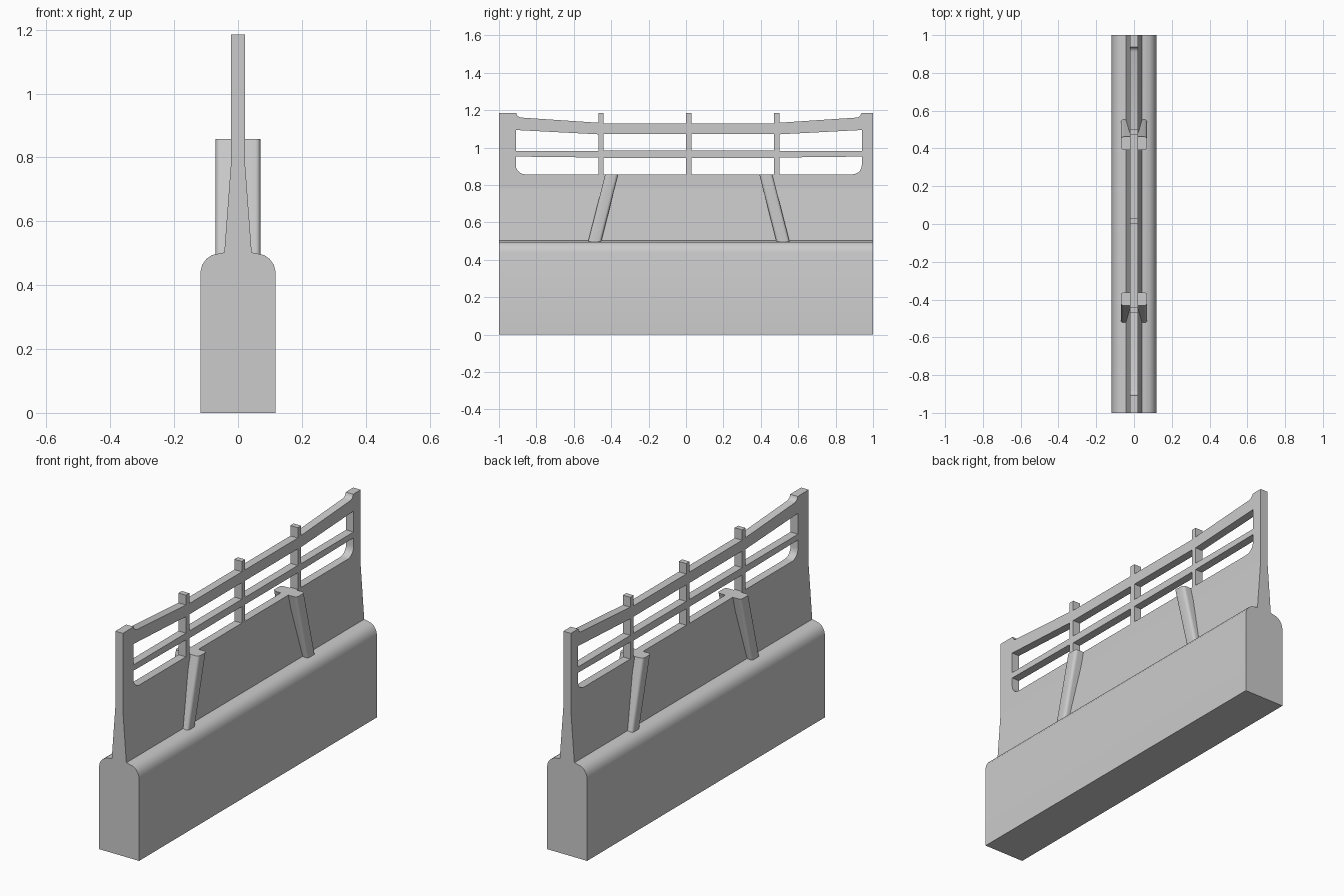
import bpy, bmesh, math

if "Cube" in bpy.data.objects:
    bpy.data.objects.remove(bpy.data.objects["Cube"])

C = 0.015          # centre of the fence pattern along y
T = 0.022          # half thickness of the fence
P, W = 0.47, 0.014  # side slat offset and slat half width


def finish(ob, angle=35):
    bpy.ops.object.select_all(action='DESELECT')
    ob.select_set(True)
    bpy.context.view_layer.objects.active = ob
    bpy.ops.object.shade_smooth_by_angle(angle=math.radians(angle))


def loft(name, rings, angle=35):
    """Closed solid between two matching rings of points."""
    bm = bmesh.new()
    a, b = [[bm.verts.new(p) for p in r] for r in rings]
    n = len(a)
    for i in range(n):
        j = (i + 1) % n
        bm.faces.new((a[i], a[j], b[j], b[i]))
    bm.faces.new(a[::-1])
    bm.faces.new(b)
    bmesh.ops.recalc_face_normals(bm, faces=bm.faces)
    me = bpy.data.meshes.new(name)
    bm.to_mesh(me)
    bm.free()
    ob = bpy.data.objects.new(name, me)
    bpy.context.collection.objects.link(ob)
    finish(ob, angle)


def prism(name, half):
    """Extrude a half x-z profile, mirrored in x, along y."""
    prof = half + [(-x, z) for x, z in reversed(half)]
    loft(name, [[(x, y, z) for x, z in prof] for y in (-1, 1)])


def arc(cx, cy, r, a0, a1, n=5):
    return [(cx + r * math.cos(math.radians(a0 + (a1 - a0) * i / n)),
             cy + r * math.sin(math.radians(a0 + (a1 - a0) * i / n))) for i in range(n + 1)]


# Base block with rounded shoulders
prism("base_block", [(0.118, 0), (0.118, 0.44), (0.112, 0.464), (0.099, 0.482),
                     (0.082, 0.494), (0.045, 0.502)])
# Tapered lower panel, sunk into the base
prism("lower_panel", [(0.065, 0.19), (0.043, 0.5), (T, 0.78)])

# Fence outline, built as one half and mirrored
top = [(-0.93, 1.185)] + arc(-0.893, 1.19, 0.03, 190, 260, 4)
top += [(-P - W, 1.133), (-P - W, 1.185), (-P + W, 1.185), (-P + W, 1.13),
        (-W, 1.13), (-W, 1.185)]
top += [(-u, z) for u, z in reversed(top)]
outline = [(-1, 0.78), (-1, 1.185)] + [(u + C, z) for u, z in top] + [(1, 1.185), (1, 0.78)]

# Openings between slats and rails
r = 0.05
holes = []
for s in (-1, 1):
    outer_low = arc(-0.925 + r, 0.857 + r, r, 180, 270)
    cells = [outer_low + [(-P - W, 0.857), (-P - W, 0.947), (-0.925, 0.952)],
             [(-0.925, 0.983), (-P - W, 0.983), (-P - W, 1.071), (-0.925, 1.094)],
             [(-P + W, 0.857), (-W, 0.857), (-W, 0.945), (-P + W, 0.945)],
             [(-P + W, 0.984), (-W, 0.984), (-W, 1.072), (-P + W, 1.072)]]
    holes += [[(s * -u + C, z) for u, z in c] for c in cells]

cu = bpy.data.curves.new("fence", 'CURVE')
cu.dimensions = '2D'
cu.fill_mode = 'BOTH'
cu.extrude = T
for pts in [outline] + holes:
    sp = cu.splines.new('POLY')
    sp.points.add(len(pts) - 1)
    for p, (u, z) in zip(sp.points, pts):
        p.co = (u, z, 0, 1)
    sp.use_cyclic_u = True
fence = bpy.data.objects.new("slatted_fence", cu)
bpy.context.collection.objects.link(fence)
fence.rotation_euler = (math.pi / 2, 0, math.pi / 2)
bpy.ops.object.select_all(action='DESELECT')
fence.select_set(True)
bpy.context.view_layer.objects.active = fence
bpy.ops.object.convert(target='MESH')
fence = bpy.context.view_layer.objects.active
bm = bmesh.new()
bm.from_mesh(fence.data)
bmesh.ops.remove_doubles(bm, verts=bm.verts, dist=1e-5)
bmesh.ops.recalc_face_normals(bm, faces=bm.faces)
bm.to_mesh(fence.data)
bm.free()
finish(fence)

# Leaning braces with rounded cross-section, passing through the panel
hx, hy, q = 0.07, 0.035, 0.016
section = (arc(hx - q, hy - q, q, 0, 90, 4) + arc(q - hx, hy - q, q, 90, 180, 4)
           + arc(q - hx, q - hy, q, 180, 270, 4) + arc(hx - q, q - hy, q, 270, 360, 4))
for s, side in ((-1, "front"), (1, "back")):
    loft("brace_" + side, [[(x, y + C + s * off, z) for x, y in section]
                           for off, z in ((0.513, 0.46), (0.412, 0.857))])
